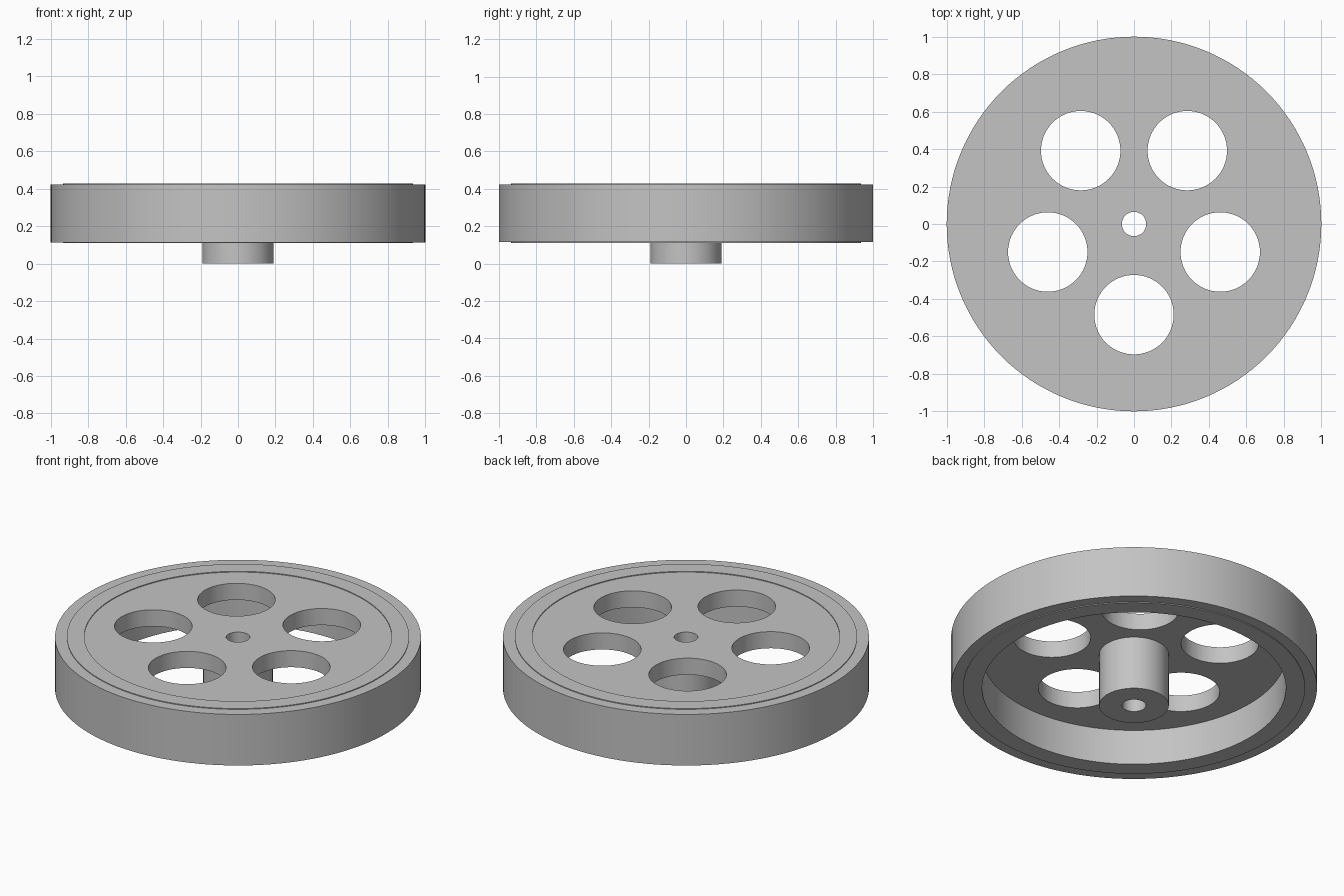
import bpy
import bmesh
from math import radians, cos, sin, tau

SEGMENTS = 128

cube = bpy.data.objects.get("Cube")
if cube:
    bpy.data.objects.remove(cube, do_unlink=True)

grey = bpy.data.materials.new("plain grey")
grey.use_nodes = True
colour = (0.55, 0.55, 0.55, 1)
grey.diffuse_color = colour
grey.node_tree.nodes["Principled BSDF"].inputs["Base Color"].default_value = colour


def lathe(name, profile):
    """Turn a closed (radius, height) outline about the z axis."""
    bm = bmesh.new()
    rings = []
    for r, z in profile:
        rings.append([bm.verts.new((r * cos(tau * i / SEGMENTS), r * sin(tau * i / SEGMENTS), z))
                      for i in range(SEGMENTS)])
    for a, b in zip(rings, rings[1:] + rings[:1]):
        for i in range(SEGMENTS):
            j = (i + 1) % SEGMENTS
            bm.faces.new((a[i], a[j], b[j], b[i]))
    bmesh.ops.recalc_face_normals(bm, faces=bm.faces)
    mesh = bpy.data.meshes.new(name)
    bm.to_mesh(mesh)
    bm.free()
    mesh.materials.append(grey)
    obj = bpy.data.objects.new(name, mesh)
    bpy.context.collection.objects.link(obj)
    return obj


# Section heights and radii
BORE, HUB, INNER, BEAD, OUTER = 0.065, 0.19, 0.83, 0.935, 1.0
WEB_LOW, TOP, LOW, LIP = 0.322, 0.422, 0.114, 0.005

# One-piece wheel: bored hub, web, deep rim with a faint raised bead on each side
wheel = lathe("wheel", [
    (BORE, 0), (HUB, 0), (HUB, WEB_LOW), (INNER, WEB_LOW),
    (INNER, LOW - LIP), (BEAD, LOW - LIP), (BEAD, LOW), (OUTER, LOW),
    (OUTER, TOP), (BEAD, TOP), (BEAD, TOP + LIP),
    (INNER + 0.01, TOP + LIP), (INNER + 0.01, TOP), (BORE, TOP),
])

# Five round lightening holes through the web
bm = bmesh.new()
for k in range(5):
    angle = radians(-90 + 72 * k)
    made = bmesh.ops.create_cone(bm, cap_ends=True, segments=64,
                                 radius1=0.212, radius2=0.212, depth=0.3)
    bmesh.ops.translate(bm, verts=made["verts"],
                        vec=(0.484 * cos(angle), 0.484 * sin(angle), 0.38))
mesh = bpy.data.meshes.new("hole_cutter")
bm.to_mesh(mesh)
bm.free()
mesh.materials.append(grey)
cutter = bpy.data.objects.new("hole_cutter", mesh)
bpy.context.collection.objects.link(cutter)
cutter.hide_render = True

cut = wheel.modifiers.new("holes", "BOOLEAN")
cut.operation = "DIFFERENCE"
cut.solver = "EXACT"
cut.object = cutter

# Bake the cut, then shade the round walls smooth
bpy.ops.object.select_all(action="DESELECT")
wheel.select_set(True)
bpy.context.view_layer.objects.active = wheel
bpy.ops.object.modifier_apply(modifier=cut.name)
bpy.data.objects.remove(cutter, do_unlink=True)
bpy.ops.object.shade_smooth_by_angle(angle=radians(30))
